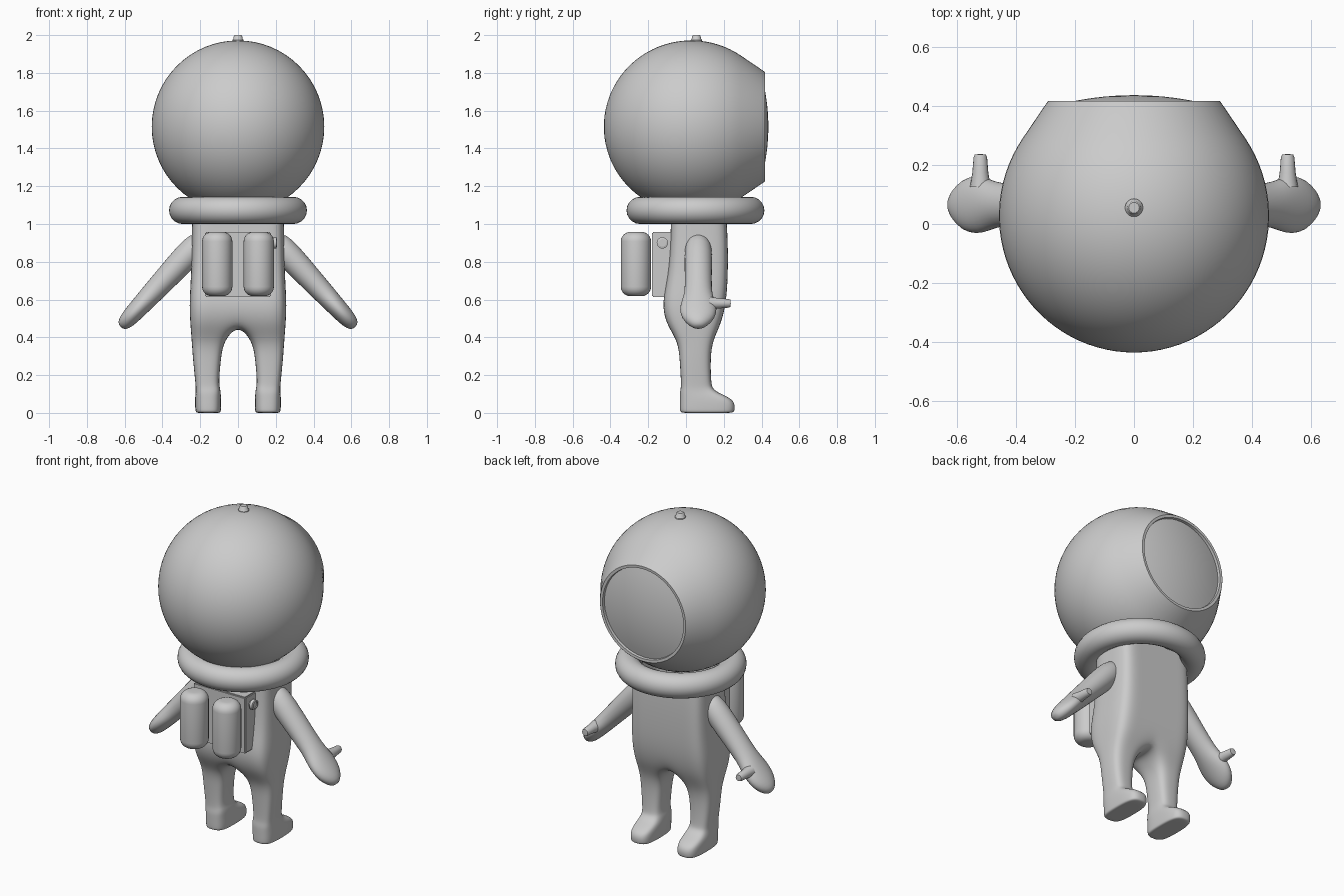
import bpy, bmesh, math
from mathutils import Vector, Matrix

if "Cube" in bpy.data.objects:
    bpy.data.objects.remove(bpy.data.objects["Cube"])

suit = bpy.data.materials.new("suit grey")
suit.diffuse_color = (0.6, 0.6, 0.6, 1)
suit.use_nodes = True
suit.node_tree.nodes["Principled BSDF"].inputs["Base Color"].default_value = suit.diffuse_color


def finish(name, bm, mirror=False, subsurf=0, angle=35):
    bmesh.ops.remove_doubles(bm, verts=bm.verts, dist=1e-5)
    bmesh.ops.recalc_face_normals(bm, faces=bm.faces)
    mesh = bpy.data.meshes.new(name)
    bm.to_mesh(mesh)
    bm.free()
    mesh.materials.append(suit)
    ob = bpy.data.objects.new(name, mesh)
    bpy.context.collection.objects.link(ob)
    bpy.ops.object.select_all(action='DESELECT')
    ob.select_set(True)
    bpy.context.view_layer.objects.active = ob
    bpy.ops.object.shade_smooth_by_angle(angle=math.radians(angle))
    if mirror:
        ob.modifiers.new("mirror", 'MIRROR')
    if subsurf:
        mod = ob.modifiers.new("subdivision", 'SUBSURF')
        mod.levels = mod.render_levels = subsurf
    return ob


def bridge(bm, a, b, closed=True):
    n = len(a)
    for i in range(n if closed else n - 1):
        j = (i + 1) % n
        bm.faces.new((a[i], a[j], b[j], b[i]))


def loft(name, rings, **kw):
    bm = bmesh.new()
    loops = [[bm.verts.new(p) for p in ring] for ring in rings]
    for a, b in zip(loops, loops[1:]):
        bridge(bm, a, b)
    return finish(name, bm, **kw)


def lathe(name, profile, loc, axis='Z', segs=32, **kw):
    """Spin (radius, height) points around an axis through loc."""
    rot = {'Z': Matrix(), 'Y': Matrix.Rotation(-math.pi / 2, 4, 'X'),
           'X': Matrix.Rotation(math.pi / 2, 4, 'Y')}[axis]
    turns = [2 * math.pi * i / segs for i in range(segs)]
    rings = [[Vector(loc) + rot @ Vector((r * math.cos(t), r * math.sin(t), h))
              for t in turns] for r, h in profile]
    return loft(name, rings, **kw)


# Helmet: globe with a cone-shaped rim and a shallow domed visor
R, RY = 0.457, 0.463
globe = [(R * math.sin(t), -RY * math.cos(t))
         for t in (math.radians(a) for a in range(0, 125, 4))]
rim = [(0.292, 0.387), (0.29, 0.389), (0.274, 0.388), (0.272, 0.37)]
visor = [(0.272 * math.cos(t), 0.37 + 0.038 * math.sin(t) ** 1.0)
         for t in (math.radians(a) for a in range(0, 91, 10))]
lathe("helmet", globe + rim, (0, 0.028, 1.515), 'Y', 64)
lathe("visor", [(0.272 * k / 8, 0.408 - 0.036 * (k / 8) ** 2) for k in range(9)],
      (0, 0.028, 1.515), 'Y', 64)

# Stub on top of the helmet
lathe("helmet_stub", [(0.034, -0.02), (0.03, 0.015), (0.025, 0.02), (0.022, 0.036),
                      (0.018, 0.04), (0, 0.04)], (0, 0.055, 1.96), segs=20)

# Collar ring
collar = [(0.293 + 0.072 * math.cos(t), 0.072 * math.sin(t))
          for t in (2 * math.pi * i / 20 for i in range(21))]
lathe("collar", collar, (0, 0.05, 1.072), segs=64)

# Body: half cage of torso, hip, leg and foot loops, mirrored and subdivided
bm = bmesh.new()


def torso_loop(z, xo, yf, yb):
    m = (yf + yb) / 2
    pts = [(0, yf), (0.13, yf), (xo, yf), (xo, m), (xo, yb), (0.13, yb), (0, yb)]
    return [bm.verts.new((x, y, z)) for x, y in pts]


def leg_loop(z, xi, xo, yf, yb, k=0.92):
    c, m = (xi + xo) / 2, (yf + yb) / 2
    w, d = (xo - xi) / 2, (yf - yb) / 2
    pts = [(-k, k), (0, 1), (k, k), (1, 0), (k, -k), (0, -1), (-k, -k), (-1, 0)]
    return [bm.verts.new((c + w * a, m + d * b, z)) for a, b in pts]


torso = [torso_loop(*r) for r in [
    (1.08, 0.243, 0.21, -0.08), (0.92, 0.243, 0.222, -0.08), (0.72, 0.248, 0.222, -0.095),
    (0.58, 0.258, 0.212, -0.128), (0.47, 0.252, 0.185, -0.105)]]
for a, b in zip(torso, torso[1:]):
    bridge(bm, a, b, closed=False)
hip = torso[-1] + [bm.verts.new((0, 0.04, 0.47))]
legs = [hip] + [leg_loop(*r) for r in [
    (0.38, 0.075, 0.247, 0.142, -0.045), (0.28, 0.09, 0.24, 0.131, -0.035),
    (0.16, 0.1, 0.227, 0.135, -0.028), (0.13, 0.093, 0.225, 0.142, -0.03),
    (0.105, 0.09, 0.226, 0.175, -0.035), (0.07, 0.087, 0.23, 0.262, -0.036),
    (0.015, 0.088, 0.228, 0.262, -0.036), (0, 0.092, 0.224, 0.255, -0.032),
    (0, 0.12, 0.195, 0.2, 0.02)]]
for a, b in zip(legs, legs[1:]):
    bridge(bm, a, b)
bm.faces.new(legs[-1])
finish("body", bm, mirror=True, subsurf=3, angle=180)

# Arms: tapered tubes ending in flat mitten hands
start, along = Vector((0.18, 0.065, 0.93)), Vector((0.68, 0, -0.734))
across = Vector((0.734, 0, 0.68))
sections = [(0, 0, 0), (0.004, 0.035, 0.035), (0.04, 0.066, 0.068), (0.12, 0.074, 0.076),
            (0.3, 0.064, 0.072), (0.41, 0.058, 0.074), (0.46, 0.055, 0.09),
            (0.52, 0.051, 0.102), (0.58, 0.047, 0.09), (0.625, 0.038, 0.055),
            (0.645, 0.02, 0.025), (0.648, 0, 0)]
rings = [[start + along * s + across * (t * math.cos(a)) + Vector((0, w * math.sin(a), 0))
          for a in (2 * math.pi * i / 16 for i in range(16))] for s, t, w in sections]
loft("arms", rings, mirror=True, subsurf=1, angle=180)

# Thumbs
lathe("thumbs", [(0.035, 0.06), (0.027, 0.11), (0.023, 0.16), (0.019, 0.17), (0, 0.172)],
      (0.52, 0.065, 0.58), 'Y', 16, mirror=True, angle=60)

# Backpack plate
bm = bmesh.new()
bmesh.ops.create_cube(bm, size=1, matrix=Matrix.Translation((0, -0.115, 0.785))
                      @ Matrix.Diagonal((0.35, 0.13, 0.345, 1)))
bmesh.ops.bevel(bm, geom=bm.edges[:], offset=0.006, segments=2, affect='EDGES')
finish("backpack", bm)

# Air tanks with rounded ends
ends = [(0.03 + 0.05 * math.sin(t), 0.12 + 0.05 * math.cos(t))
        for t in (math.radians(a) for a in range(0, 91, 15))]
tank = [(0, 0.17)] + ends + [(r, -h) for r, h in reversed(ends)] + [(0, -0.17)]
lathe("air_tanks", tank, (0.11, -0.265, 0.788), mirror=True)

# Valve on the side of the backpack
lathe("valve", [(0.02, 0), (0.02, 0.015), (0.03, 0.015), (0.03, 0.033), (0.02, 0.036),
                (0.02, 0.03), (0, 0.03)], (0.17, -0.125, 0.9), 'X', 20)
